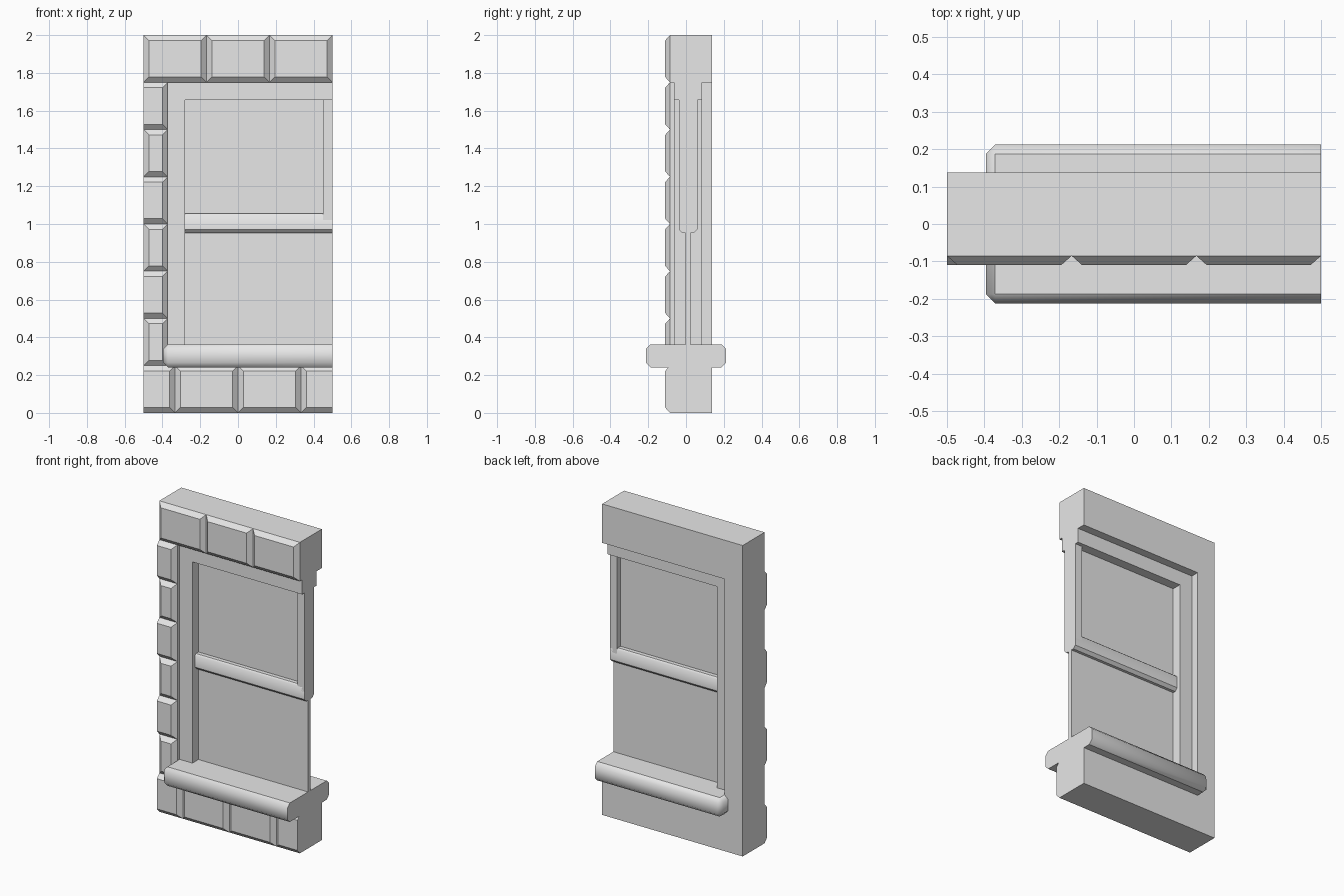
import bpy
import bmesh
from mathutils import Vector

if "Cube" in bpy.data.objects:
    bpy.data.objects.remove(bpy.data.objects["Cube"], do_unlink=True)

stone = bpy.data.materials.new("pale_grey")
stone.use_nodes = True
GREY = (0.8, 0.8, 0.8, 1)
stone.diffuse_color = GREY
stone.node_tree.nodes["Principled BSDF"].inputs["Base Color"].default_value = GREY

LEFT, RIGHT = -0.5, 0.5
JAMB, GLASS_EDGE = -0.372, -0.28
WALL_FRONT, BLOCK_FRONT, WALL_BACK = -0.085, -0.11, 0.138
SILL_TOP, OPEN_TOP, GLASS_TOP = 0.363, 1.75, 1.657
CHAMFER = 0.028


def finish(name, bm):
    bmesh.ops.recalc_face_normals(bm, faces=bm.faces)
    mesh = bpy.data.meshes.new(name)
    bm.to_mesh(mesh)
    bm.free()
    mesh.materials.append(stone)
    obj = bpy.data.objects.new(name, mesh)
    bpy.context.collection.objects.link(obj)
    return obj


def add_box(bm, low, high):
    verts = bmesh.ops.create_cube(bm, size=1)["verts"]
    low, high = Vector(low), Vector(high)
    for v in verts:
        v.co = (low + high) / 2 + v.co * (high - low)
    return verts


def box(name, low, high):
    bm = bmesh.new()
    add_box(bm, low, high)
    return finish(name, bm)


def prism(points, offset):
    """Extrude a closed outline along an offset."""
    bm = bmesh.new()
    face = bm.faces.new([bm.verts.new(p) for p in points])
    made = bmesh.ops.extrude_face_region(bm, geom=[face])["geom"]
    bmesh.ops.translate(bm, vec=offset, verts=[g for g in made if isinstance(g, bmesh.types.BMVert)])
    return bm


def upright(name, outline, front, back):
    finish(name, prism([(x, front, z) for x, z in outline], (0, back - front, 0)))


def add_block(bm, x0, x1, z0, z1, left=True, right=True):
    """Raised block; a side that runs into the next section is not chamfered."""
    for v in add_box(bm, (x0, BLOCK_FRONT, z0), (x1, WALL_FRONT, z1)):
        if v.co.y < (BLOCK_FRONT + WALL_FRONT) / 2:
            if v.co.x < (x0 + x1) / 2:
                v.co.x += CHAMFER * left
            else:
                v.co.x -= CHAMFER * right
            v.co.z += CHAMFER if v.co.z < (z0 + z1) / 2 else -CHAMFER


# Wall around the opening
upright("wall", [(LEFT, 0), (RIGHT, 0), (RIGHT, 0.25), (JAMB, 0.25),
                 (JAMB, OPEN_TOP), (RIGHT, OPEN_TOP), (RIGHT, 2), (LEFT, 2)],
        WALL_FRONT, WALL_BACK)

# Raised stone blocks, laid in alternating courses
bm = bmesh.new()
for i in range(3):
    add_block(bm, LEFT + i / 3, LEFT + (i + 1) / 3, OPEN_TOP, 2)
finish("lintel_blocks", bm)

bm = bmesh.new()
for i in range(6):
    add_block(bm, LEFT, JAMB, 0.25 * (i + 1), 0.25 * (i + 2), left=i % 2 == 0)
finish("jamb_blocks", bm)

bm = bmesh.new()
joints = [LEFT, -1 / 3, 0, 1 / 3, RIGHT]
for i, (x0, x1) in enumerate(zip(joints, joints[1:])):
    add_block(bm, x0, x1, 0, 0.25, left=i > 0, right=i < 3)
finish("base_blocks", bm)

# Window frame set back in the opening
upright("window_frame", [(JAMB, 0.3), (GLASS_EDGE, 0.3), (GLASS_EDGE, GLASS_TOP),
                         (RIGHT, GLASS_TOP), (RIGHT, OPEN_TOP), (JAMB, OPEN_TOP)],
        -0.063, 0.085)

# Window pane, sash stile and softened sash rail
box("window_pane", (GLASS_EDGE, -0.002, 0.3), (RIGHT, 0.024, GLASS_TOP))
FRONT, BACK = -0.038, 0.06
box("sash_stile", (0.45, FRONT, 1.02), (RIGHT, BACK, GLASS_TOP))
rail_z0, rail_z1, soft, top_soft = 0.953, 1.055, 0.018, 0.01
rail_outline = [(FRONT + soft, rail_z0), (BACK - soft, rail_z0), (BACK, rail_z0 + soft),
                (BACK, rail_z1 - top_soft), (BACK - top_soft, rail_z1),
                (FRONT + top_soft, rail_z1), (FRONT, rail_z1 - top_soft), (FRONT, rail_z0 + soft)]
rail = finish("sash_rail", prism([(GLASS_EDGE, y, z) for y, z in rail_outline],
                                 (RIGHT - GLASS_EDGE, 0, 0)))

# Sill with chamfered edges, cut flat where the section ends
bm = bmesh.new()
add_box(bm, (-0.396, -0.2125, 0.241), (RIGHT, 0.2125, SILL_TOP))
edges = [e for e in bm.edges if not all(v.co.x > 0.4 for v in e.verts)]
bmesh.ops.bevel(bm, geom=edges, offset=0.025, segments=1, affect='EDGES')
sill = finish("window_sill", bm)


def soften(obj, is_flat):
    """Smooth the rounded sides but keep a crisp border on the flat faces."""
    bm = bmesh.new()
    bm.from_mesh(obj.data)
    for f in bm.faces:
        f.smooth = True
        if is_flat(f.normal):
            for e in f.edges:
                e.smooth = False
    bm.to_mesh(obj.data)
    bm.free()


soften(sill, lambda n: abs(n.z) > 0.9 or n.x > 0.9)
soften(rail, lambda n: n.z < -0.3 or n.z > 0.9 or abs(n.x) > 0.9)
